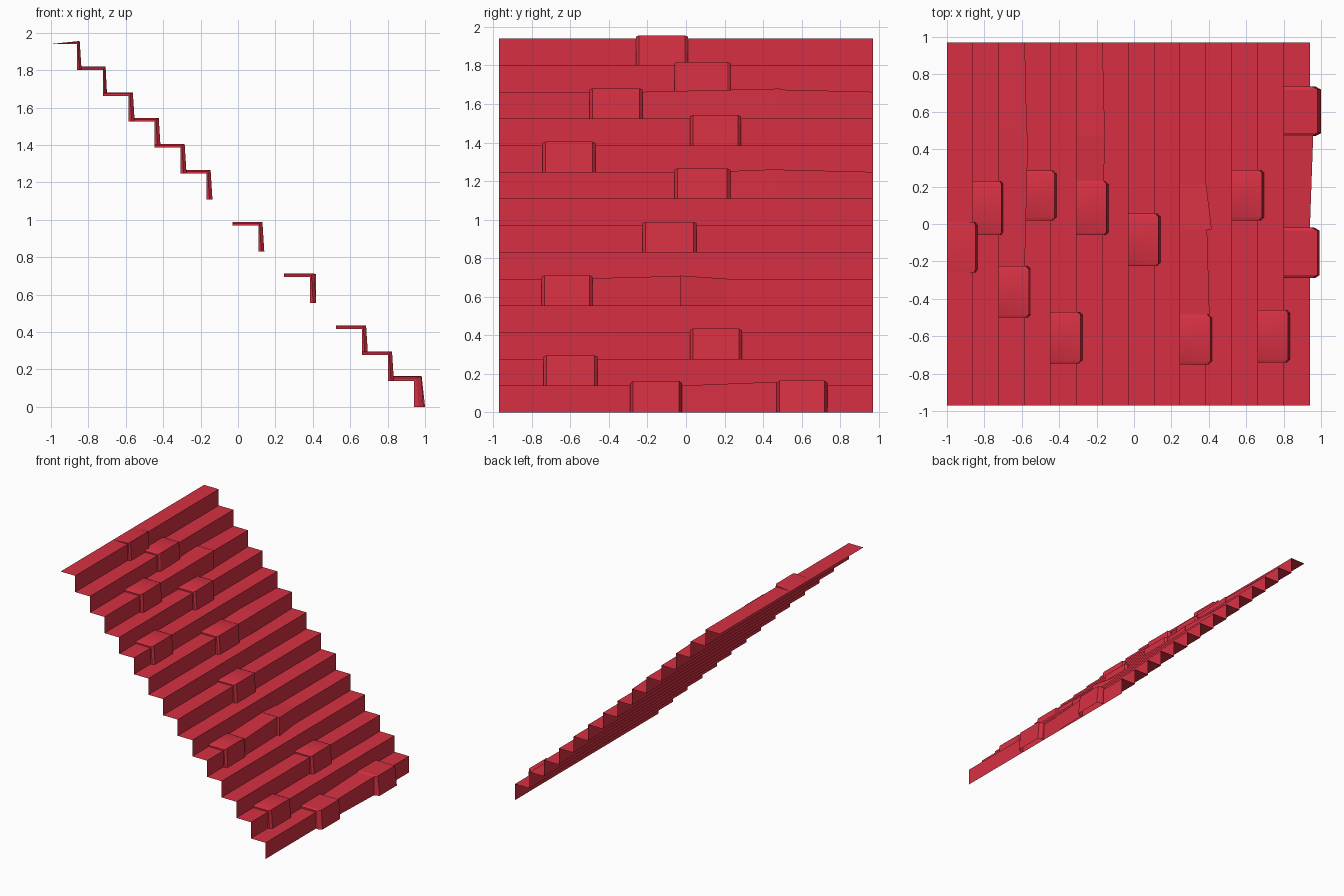
import bpy
import bmesh
import math

if "Cube" in bpy.data.objects:
    bpy.data.objects.remove(bpy.data.objects["Cube"], do_unlink=True)

STEPS = 14
SIZE = 1.94 / STEPS
HALF = 0.97

red = bpy.data.materials.new("red")
red.use_nodes = True
color = (0.68, 0.03, 0.056, 1)
red.diffuse_color = color
red.node_tree.nodes["Principled BSDF"].inputs["Base Color"].default_value = color


def finish(bm, name):
    mesh = bpy.data.meshes.new(name)
    bm.to_mesh(mesh)
    bm.free()
    mesh.materials.append(red)
    ob = bpy.data.objects.new(name, mesh)
    bpy.context.collection.objects.link(ob)
    bpy.ops.object.select_all(action="DESELECT")
    ob.select_set(True)
    bpy.context.view_layer.objects.active = ob
    bpy.ops.object.shade_smooth_by_angle(angle=math.radians(30))


def corner(k):
    """Back x, front x, top z and bottom z of a step."""
    back = -1 + k * SIZE
    top = 1.94 - k * SIZE
    return back, back + SIZE, top, top - SIZE


def shell(name, k, sections):
    """Loft a raised tread and riser through (y, top dx, bottom dx, dz)."""
    back, front, top, low = corner(k)
    bm = bmesh.new()
    rows = []
    for y, dx, dx_low, dz in sections:
        lift = 0 if k == 0 else dz
        rows.append([bm.verts.new(p) for p in (
            (back, y, top + lift), (front + dx, y, top + dz),
            (front + dx_low, y, low))])
    for a, b in zip(rows, rows[1:]):
        for i in range(2):
            bm.faces.new((a[i], a[i + 1], b[i + 1], b[i]))
    # End walls down to the plain step
    for row, flip in ((rows[0], True), (rows[-1], False)):
        y = row[0].co.y
        base = [bm.verts.new(p) for p in
                ((back, y, top), (front, y, top), (front, y, low))]
        for i in range(2):
            quad = [row[i], row[i + 1], base[i + 1], base[i]]
            bm.faces.new(quad[::-1] if flip else quad)
    finish(bm, name)


def block(k, y0, y1, dx=0.022, dx_low=0.032, dz=0.019):
    c = 0.016
    shell("raised_block", k, [
        (y0, dx * 0.3, dx_low * 0.5, dz * 0.6), (y0 + c, dx, dx_low, dz),
        (y1 - c, dx, dx_low, dz), (y1, dx * 0.3, dx_low * 0.5, dz * 0.6)])


def wedge(k, y0, y1, start, end):
    shell("sloped_strip", k, [(y, dx, dx, dz)
                              for y, (dx, dz) in ((y0, start), (y1, end))])


# Folded staircase sheet
bm = bmesh.new()
path = [(-1, 1.94)]
for k in range(STEPS):
    back, front, top, low = corner(k)
    path += [(front, top), (front, low)]
rows = [[bm.verts.new((x, y, z)) for y in (-HALF, HALF)] for x, z in path]
for a, b in zip(rows, rows[1:]):
    bm.faces.new((a[0], b[0], b[1], a[1]))
finish(bm, "stepped_sheet")

# Raised blocks
block(0, -0.26, 0.01, 0.015, 0.025, 0.016)
block(1, -0.06, 0.23, 0.015, 0.023, 0.017)
block(2, -0.50, -0.225)
block(3, 0.02, 0.285)
block(4, -0.745, -0.47)
block(5, -0.06, 0.23)
block(7, -0.225, 0.055)
block(9, -0.75, -0.485)
block(11, 0.02, 0.29)
block(12, -0.74, -0.46)
block(13, -0.29, -0.02, 0.04, 0.052, 0.024)
block(13, 0.47, 0.735, 0.042, 0.06, 0.026)

# Long sloped strips between the blocks
none = (0.0005, 0.0005)
wedge(2, -0.225, 0.485, none, (0.018, 0.017))
wedge(2, 0.485, HALF, (0.012, 0.012), none)
wedge(5, 0.23, 0.465, (0.006, 0.005), (0.015, 0.014))
wedge(5, 0.465, HALF, (0.013, 0.013), none)
wedge(9, -0.485, -0.03, (0.018, 0.003), (0.005, 0.015))
wedge(9, -0.03, 0.21, (0.03, 0.017), none)
wedge(13, -0.02, 0.47, none, (0.018, 0.02))
